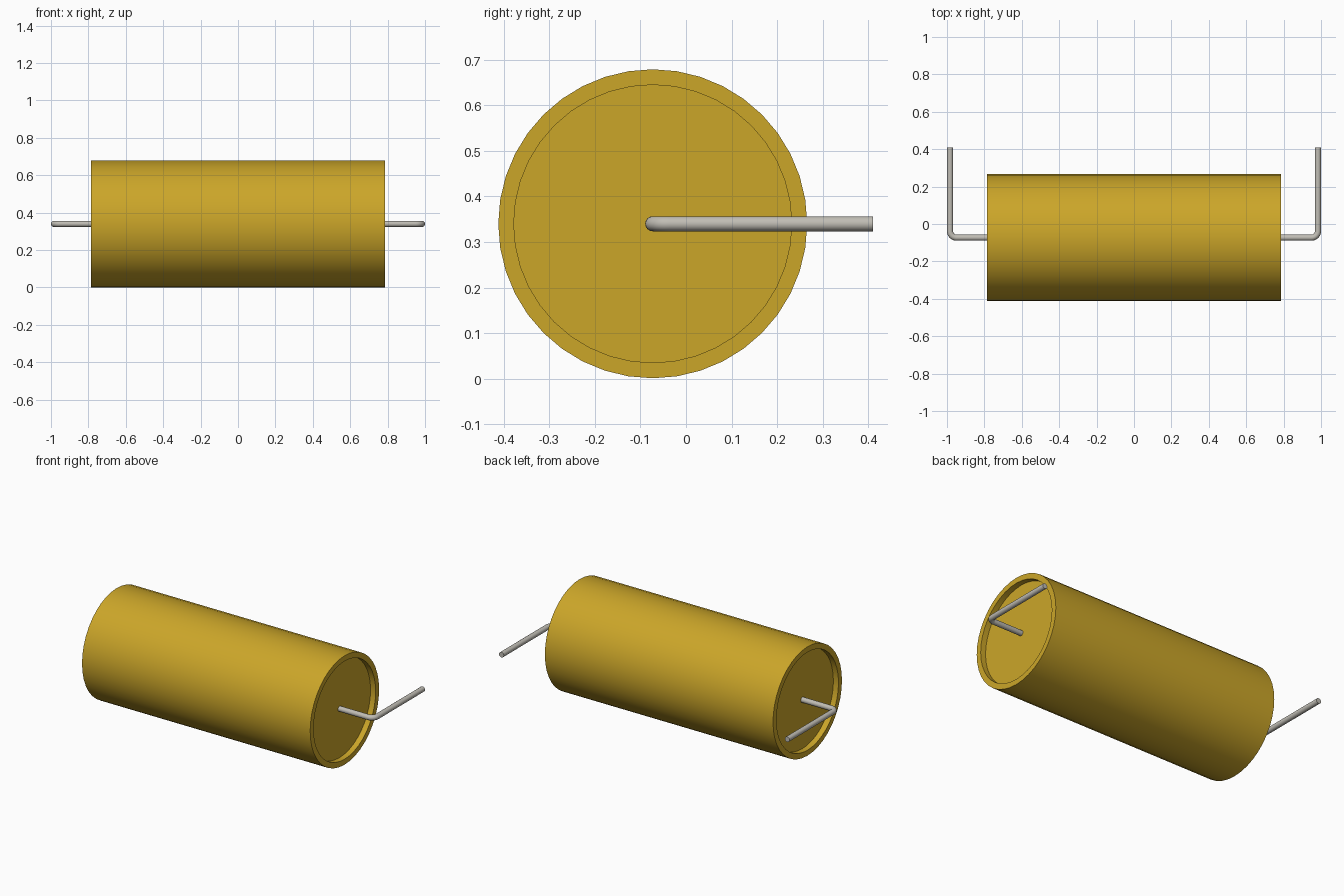
import bpy
import math
from mathutils import Matrix, Vector

cube = bpy.data.objects.get("Cube")
if cube:
    bpy.data.objects.remove(cube, do_unlink=True)

AXIS_Y, AXIS_Z = -0.073, 0.34
SIDES = 40


def material(name, color):
    mat = bpy.data.materials.new(name)
    mat.use_nodes = True
    mat.diffuse_color = color
    mat.node_tree.nodes["Principled BSDF"].inputs["Base Color"].default_value = color
    return mat


def tube(name, rings, sides, mat):
    """Skin a closed mesh over (centre, direction, radius) rings, capped at both ends."""
    verts, faces = [], []
    for centre, direction, radius in rings:
        side = Vector((0, 0, 1)).cross(direction).normalized()
        for i in range(sides):
            a = math.tau * i / sides
            verts.append(centre + radius * (math.cos(a) * side + math.sin(a) * Vector((0, 0, 1))))
    for r in range(len(rings) - 1):
        for i in range(sides):
            j = (i + 1) % sides
            faces.append((r * sides + i, r * sides + j, (r + 1) * sides + j, (r + 1) * sides + i))
    faces.append(tuple(reversed(range(sides))))
    faces.append(tuple(range(len(verts) - sides, len(verts))))
    mesh = bpy.data.meshes.new(name)
    mesh.from_pydata(verts, [], faces)
    mesh.materials.append(mat)
    obj = bpy.data.objects.new(name, mesh)
    bpy.context.collection.objects.link(obj)
    bpy.ops.object.select_all(action="DESELECT")
    obj.select_set(True)
    bpy.context.view_layer.objects.active = obj
    bpy.ops.object.shade_smooth_by_angle(angle=math.radians(35))
    return obj


gold = material("golden yellow", (0.60, 0.38, 0.022, 1))
metal = material("lead grey", (0.53, 0.51, 0.46, 1))

# Cylindrical body with a recessed disc in each end
half, depth, outer, inner = 0.785, 0.035, 0.339, 0.305
profile = [(-half + depth, inner), (-half, inner), (-half, outer),
           (half, outer), (half, inner), (half - depth, inner)]
along = Vector((1, 0, 0))
tube("body", [(Vector((x, AXIS_Y, AXIS_Z)), along, r) for x, r in profile], SIDES, gold)

# Bent wire leads, one per end
wire, bend, reach, tip_y = 0.0165, 0.035, 0.9835, 0.41
for name, sign in (("left_lead", 1), ("right_lead", -1)):
    path = [(Vector((half - depth - 0.02, AXIS_Y, AXIS_Z)), along)]
    for k in range(9):
        a = math.pi / 2 * k / 8
        centre = Vector((reach - bend + bend * math.sin(a),
                         AXIS_Y + bend * (1 - math.cos(a)), AXIS_Z))
        path.append((centre, Vector((math.cos(a), math.sin(a), 0))))
    path.append((Vector((reach, tip_y, AXIS_Z)), Vector((0, 1, 0))))
    lead = tube(name, [(c, d, wire) for c, d in path], 16, metal)
    if sign < 0:
        lead.data.transform(Matrix.Scale(-1, 4, along))
        lead.data.flip_normals()
